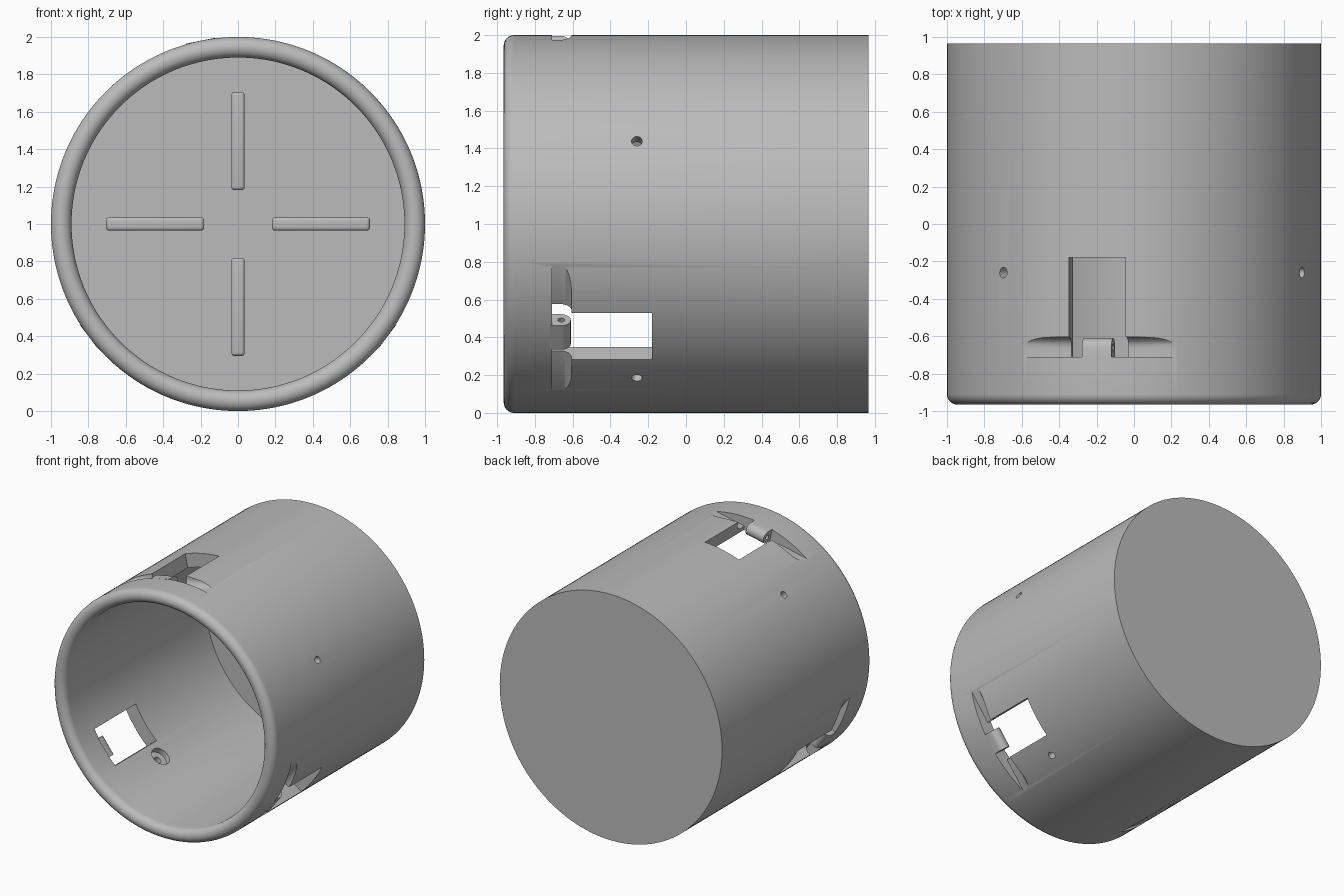
import bpy, bmesh
from math import radians, sin, cos, pi
from mathutils import Matrix

if "Cube" in bpy.data.objects:
    bpy.data.objects.remove(bpy.data.objects["Cube"], do_unlink=True)

grey = bpy.data.materials.new("plain grey")
grey.use_nodes = True
grey.diffuse_color = (0.5, 0.5, 0.5, 1)
grey.node_tree.nodes["Principled BSDF"].inputs["Base Color"].default_value = (0.5, 0.5, 0.5, 1)

AXIS = Matrix.Translation((0, 0, 1))


def around(angle):
    """Frame on the barrel: x tangent, y along the axis, z outward."""
    return AXIS @ Matrix.Rotation(radians(90 - angle), 4, "Y")


def finish(name, bm, matrix):
    bmesh.ops.recalc_face_normals(bm, faces=bm.faces)
    mesh = bpy.data.meshes.new(name)
    bm.to_mesh(mesh)
    bm.free()
    mesh.transform(matrix)
    mesh.materials.append(grey)
    obj = bpy.data.objects.new(name, mesh)
    bpy.context.collection.objects.link(obj)
    return obj


def arc(cy, cz, r, start, end, n=8):
    steps = [radians(start + (end - start) * i / n) for i in range(n + 1)]
    return [(cy + r * cos(a), cz + r * sin(a)) for a in steps]


def extrude(name, profile, half, matrix):
    """Extrude a (y, z) outline along local x."""
    bm = bmesh.new()
    face = bm.faces.new([bm.verts.new((-half, y, z)) for y, z in profile])
    made = bmesh.ops.extrude_face_region(bm, geom=[face])["geom"]
    verts = [v for v in made if isinstance(v, bmesh.types.BMVert)]
    bmesh.ops.translate(bm, verts=verts, vec=(2 * half, 0, 0))
    return finish(name, bm, matrix)


def rod(name, r, depth, matrix):
    bm = bmesh.new()
    bmesh.ops.create_cone(bm, cap_ends=True, segments=32, radius1=r, radius2=r, depth=depth)
    return finish(name, bm, matrix)


def box(name, size, matrix, bevel=0):
    bm = bmesh.new()
    bmesh.ops.create_cube(bm, size=1)
    bmesh.ops.scale(bm, vec=size, verts=bm.verts)
    if bevel:
        bmesh.ops.bevel(bm, geom=bm.edges[:], offset=bevel, segments=4, profile=0.5, affect="EDGES")
    return finish(name, bm, matrix)


def cut(obj, cutter):
    """Subtract the cutter for good and remove it."""
    mod = obj.modifiers.new("cut", "BOOLEAN")
    mod.operation, mod.solver, mod.object = "DIFFERENCE", "EXACT", cutter
    deps = bpy.context.evaluated_depsgraph_get()
    mesh = bpy.data.meshes.new_from_object(obj.evaluated_get(deps))
    obj.modifiers.clear()
    obj.data = mesh
    bpy.data.objects.remove(cutter, do_unlink=True)


# Barrel: closed at the back, rounded lip at the open front
FRONT, BACK, FLOOR, INNER, LIP = -0.965, 0.965, 0.86, 0.89, 0.055
outline = [(BACK, 0), (BACK, 1)]
outline += arc(FRONT + LIP, 1 - LIP, LIP, 90, 270, 16)
outline += [(FLOOR, INNER), (FLOOR, 0)]
bm = bmesh.new()
verts = [bm.verts.new((0, y, r)) for y, r in outline]
edges = [bm.edges.new(pair) for pair in zip(verts, verts[1:])]
bmesh.ops.spin(bm, geom=verts + edges, cent=(0, 0, 0), axis=(0, 1, 0), angle=2 * pi, steps=160)
bmesh.ops.remove_doubles(bm, verts=bm.verts, dist=1e-4)
barrel = finish("barrel", bm, AXIS)
parts = [barrel]

# Hinged windows: filleted flat recess, opening and knuckle
Y0, Y1, SEAT, ROUND = -0.71, -0.605, 0.91, 0.06
recess = [(Y0, 1.1), (Y0, SEAT)] + arc(Y1 - ROUND, SEAT + ROUND, ROUND, -90, 0) + [(Y1, 1.1)]
knuckle = [(Y0 - 0.01, 1.0), (Y0 - 0.01, 0.9)] + arc(-0.66, 0.95, 0.05, -90, 90, 12)
for angle in (101.5, 217, 323):
    frame = around(angle)
    cut(barrel, extrude("recess_cutter", recess, 0.5, frame))
    middle = Matrix.Translation((0, (Y0 - 0.18) / 2, 0.92))
    cut(barrel, box("window_cutter", (0.31, -0.18 - Y0, 0.4), frame @ middle))
    hinge = extrude("hinge_knuckle", knuckle, 0.08, frame)
    pin = frame @ Matrix.Translation((0, -0.66, 0.95)) @ Matrix.Rotation(pi / 2, 4, "Y")
    cut(hinge, rod("pin_cutter", 0.018, 0.5, pin))
    parts.append(hinge)

# Screw holes, counterbored from inside
for angle in (26, 134.3, 234.6, 305.4):
    for r, depth, out in ((0.028, 0.4, 0.95), (0.075, 0.1, 0.885)):
        cut(barrel, rod("hole_cutter", r, depth, around(angle) @ Matrix.Translation((0, -0.26, out))))

# Four rounded ribs on the inner floor
for angle in range(0, 360, 90):
    place = around(angle) @ Matrix.Translation((0, FLOOR - 0.02, 0.443))
    parts.append(box("floor_rib", (0.072, 0.1, 0.525), place, 0.018))

# Smooth shading with sharp edges kept
for obj in bpy.context.view_layer.objects:
    obj.select_set(obj in parts)
bpy.context.view_layer.objects.active = barrel
bpy.ops.object.shade_smooth_by_angle(angle=radians(30))
